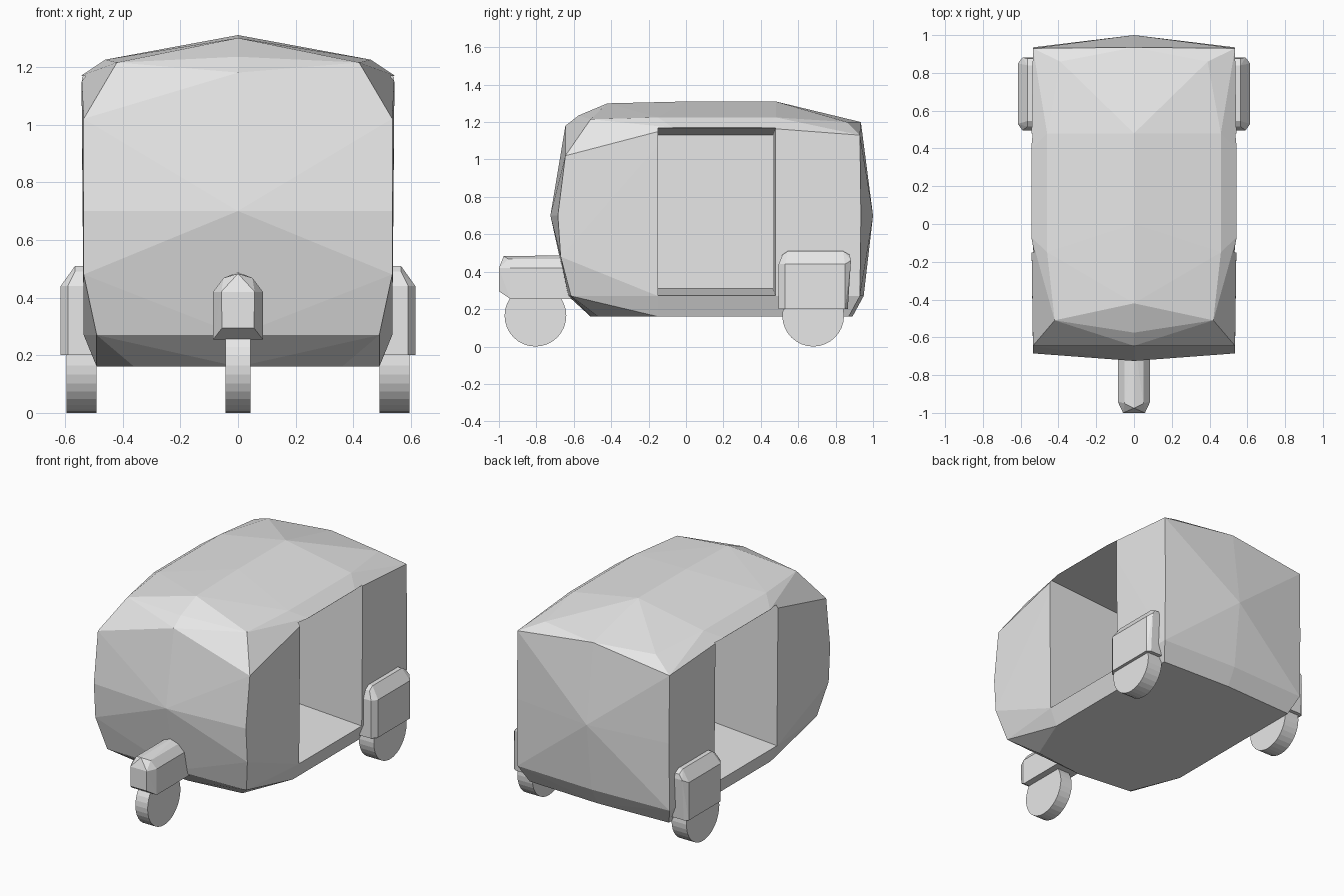
import bpy, bmesh, math
from mathutils import Matrix

cube = bpy.data.objects.get("Cube")
if cube:
    bpy.data.objects.remove(cube, do_unlink=True)

grey = bpy.data.materials.new("plain_grey")
grey.use_nodes = True
grey.diffuse_color = (0.8, 0.8, 0.8, 1)
grey.node_tree.nodes["Principled BSDF"].inputs["Base Color"].default_value = (0.8, 0.8, 0.8, 1)


def finish(bm, name):
    bmesh.ops.recalc_face_normals(bm, faces=bm.faces[:])
    mesh = bpy.data.meshes.new(name)
    bm.to_mesh(mesh)
    bm.free()
    mesh.materials.append(grey)
    obj = bpy.data.objects.new(name, mesh)
    bpy.context.collection.objects.link(obj)
    return obj


def hull(name, points, mirror=False, side=1):
    """Faceted convex shell around the points, mirrored in x if asked."""
    pts = {(side * x, y, z) for x, y, z in points}
    if mirror:
        pts |= {(-x, y, z) for x, y, z in pts}
    bm = bmesh.new()
    for p in sorted(pts):
        bm.verts.new(p)
    res = bmesh.ops.convex_hull(bm, input=bm.verts[:])
    inside = {g for g in res["geom_interior"] + res["geom_unused"]
              if isinstance(g, bmesh.types.BMVert)}
    bmesh.ops.delete(bm, geom=list(inside), context='VERTS')
    bmesh.ops.dissolve_limit(bm, angle_limit=math.radians(0.5),
                             verts=bm.verts[:], edges=bm.edges[:])
    return finish(bm, name)


def wheel(name, x, y, width):
    radius = 0.165
    bm = bmesh.new()
    place = Matrix.Translation((x, y, radius)) @ Matrix.Rotation(math.pi / 2, 4, 'Y')
    bmesh.ops.create_cone(bm, cap_ends=True, segments=32, radius1=radius,
                          radius2=radius, depth=width, matrix=place)
    return finish(bm, name)


# Cabin shell: centre line, then one side
centre = [(0, -.51, .16), (0, -.63, .27), (0, -.725, .7), (0, -.645, 1.18),
          (0, -.575, 1.235), (0, -.42, 1.3), (0, 0, 1.31), (0, .48, 1.31),
          (0, .935, 1.2), (0, 1, .7), (0, .95, .27), (0, .89, .16)]
flank = [(.36, -.47, .16), (.49, -.15, .16), (.49, .87, .16),
         (.49, -.615, .27), (.535, -.67, .48), (.535, -.685, .7),
         (.535, -.645, 1.02), (.42, -.51, 1.215),
         (.535, -.15, .27), (.535, .93, .27), (.535, .935, .7),
         (.535, .93, 1.13), (.46, -.15, 1.225), (.46, .48, 1.225),
         (.39, .86, 1.2), (.543, -.07, 1.17), (.543, .4, 1.17)]
body = hull("cabin_body", centre + flank, mirror=True)

# Door openings, kept apart by a thin middle wall
for label, side in (("left", 1), ("right", -1)):
    inner = [(.004, y, z) for y in (-.15, .465) for z in (.31, 1.13)]
    outer = [(.56, y, z) for y in (-.15, .48) for z in (.27, 1.17)]
    cutter = hull(label + "_door_cutter", inner + outer, side=side)
    cutter.hide_render = True
    cutter.hide_set(True)
    cut = body.modifiers.new(label + "_door", 'BOOLEAN')
    cut.operation = 'DIFFERENCE'
    cut.solver = 'EXACT'
    cut.object = cutter

# Apply the cuts and drop the cutters
bpy.context.view_layer.update()
graph = bpy.context.evaluated_depsgraph_get()
cut_mesh = bpy.data.meshes.new_from_object(body.evaluated_get(graph))
body.modifiers.clear()
body.data = cut_mesh
for label in ("left", "right"):
    bpy.data.objects.remove(bpy.data.objects[label + "_door_cutter"], do_unlink=True)

# Front wheel and its faceted mudguard
wheel("front_wheel", 0, -.805, .086)
hull("front_mudguard", [
    (.058, -1, .42), (.055, -1, .295), (.086, -.94, .255), (.086, -.94, .42),
    (.05, -.95, .468), (0, -.975, .483), (.086, -.6, .255), (.086, -.6, .42),
    (.05, -.6, .468), (0, -.6, .488)], mirror=True)

# Rear wheels and mudguards
for label, side in (("left", 1), ("right", -1)):
    wheel(label + "_rear_wheel", side * .5425, .68, .105)
    guard = [(.615, y, z) for y in (.53, .85) for z in (.2, .44)]
    guard += [(x, y, z) for x in (.5, .59) for y, z in
              ((.495, .2), (.495, .44), (.865, .2), (.882, .46))]
    guard += [(x, y, z) for x in (.5, .565) for y, z in
              ((.545, .51), (.84, .51), (.515, .49), (.875, .49))]
    hull(label + "_rear_mudguard", guard, side=side)
